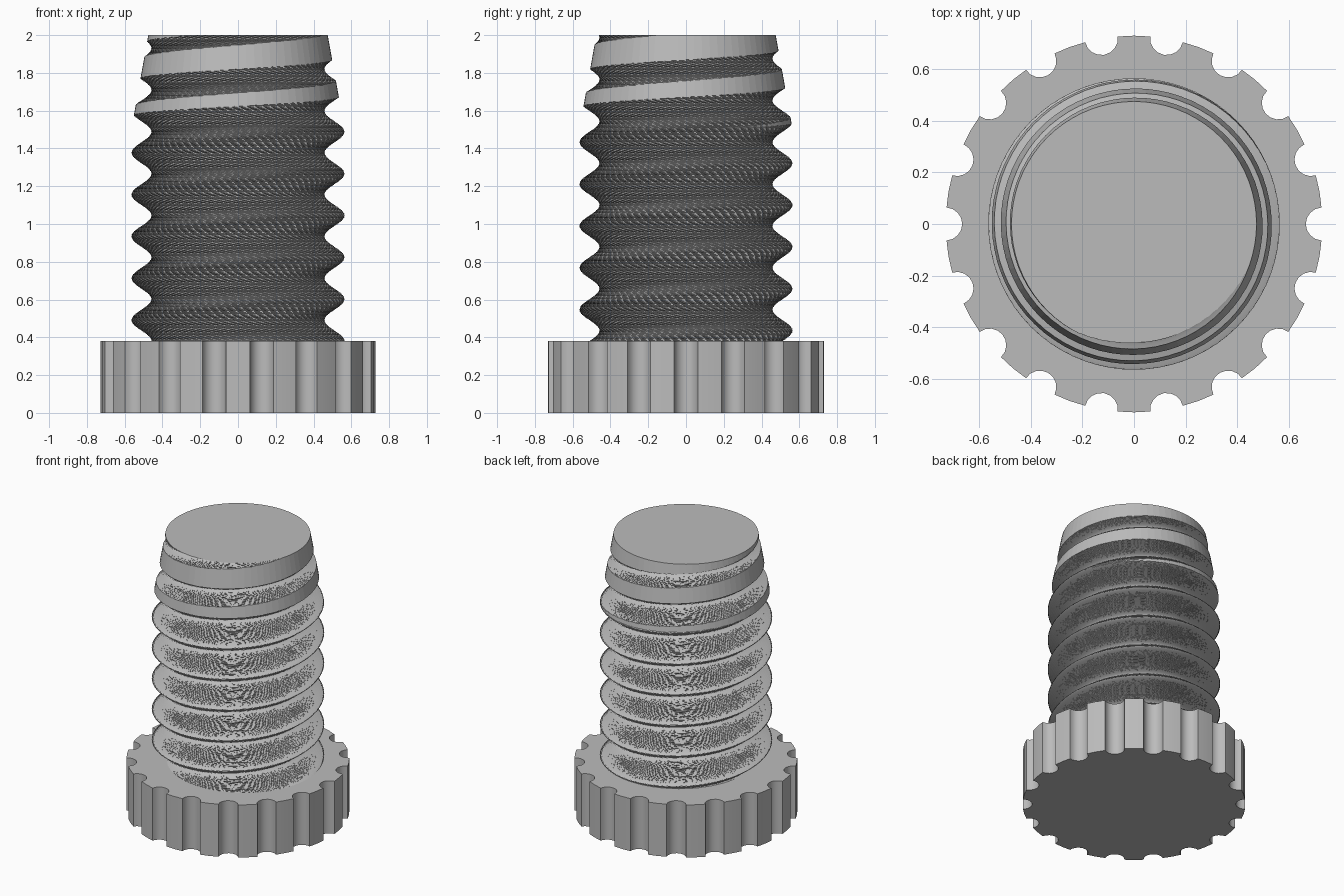
import bpy
import bmesh
from math import cos, sin, pi, radians, tau

if "Cube" in bpy.data.objects:
    bpy.data.objects.remove(bpy.data.objects["Cube"], do_unlink=True)

HEAD_TOP = 0.38
HEAD_RADIUS = 0.73
NOTCHES = 18
NOTCH_RADIUS = 0.064
PITCH = 0.2215
CREST, ROOT = 0.565, 0.46
SIDES = 72
LAYERS_PER_TURN = 36

grey = bpy.data.materials.new("plain grey")
grey.use_nodes = True
colour = (0.5, 0.5, 0.5, 1)
grey.diffuse_color = colour
grey.node_tree.nodes["Principled BSDF"].inputs["Base Color"].default_value = colour


def make_object(name, bm):
    mesh = bpy.data.meshes.new(name)
    bmesh.ops.recalc_face_normals(bm, faces=bm.faces)
    bm.to_mesh(mesh)
    bm.free()
    mesh.materials.append(grey)
    obj = bpy.data.objects.new(name, mesh)
    bpy.context.collection.objects.link(obj)
    return obj


def make_active(obj):
    bpy.ops.object.select_all(action="DESELECT")
    obj.select_set(True)
    bpy.context.view_layer.objects.active = obj


# Grip head: a disc with round notches around its rim
bm = bmesh.new()
outline = []
for n in range(NOTCHES):
    turn = tau * n / NOTCHES
    for s in range(-4, 5):
        t = radians(87) * s / 4
        x = HEAD_RADIUS - NOTCH_RADIUS * cos(t)
        y = NOTCH_RADIUS * sin(t)
        outline.append((x * cos(turn) - y * sin(turn), x * sin(turn) + y * cos(turn)))
    middle = turn + pi / NOTCHES
    outline.append((HEAD_RADIUS * cos(middle), HEAD_RADIUS * sin(middle)))
base = bm.faces.new([bm.verts.new((x, y, 0)) for x, y in outline])
sides = bmesh.ops.extrude_face_region(bm, geom=[base], use_keep_orig=True)
for v in sides["geom"]:
    if isinstance(v, bmesh.types.BMVert):
        v.co.z = HEAD_TOP
head = make_object("grip_head", bm)
make_active(head)
bpy.ops.object.shade_smooth_by_angle(angle=radians(30))

# Threaded shaft: an off-centre circle twisted upwards layer by layer
bm = bmesh.new()
step = PITCH / LAYERS_PER_TURN
start = HEAD_TOP - 0.021
layers = int((2.03 - start) / step) + 1
offset, radius = (CREST - ROOT) / 2, (CREST + ROOT) / 2
rings = []
for k in range(layers + 1):
    z = start + k * step
    twist = tau * (z - 1.045) / PITCH
    ring = []
    for i in range(SIDES):
        a = twist + tau * i / SIDES
        ring.append(bm.verts.new((offset * cos(twist) + radius * cos(a),
                                  offset * sin(twist) + radius * sin(a), z)))
    rings.append(ring)
for low, high in zip(rings, rings[1:]):
    for i in range(SIDES):
        j = (i + 1) % SIDES
        bm.faces.new((low[i], low[j], high[j]))
        bm.faces.new((low[i], high[j], high[i]))
bm.faces.new(list(reversed(rings[0])))
bm.faces.new(rings[-1])
shaft = make_object("threaded_shaft", bm)

# Tapered envelope that trims the thread to a blunt cone at the tip
bm = bmesh.new()
envelope = []
for z, r in ((0.2, 0.7), (1.25, 0.61), (2.0, 0.475)):
    envelope.append([bm.verts.new((r * cos(tau * i / SIDES), r * sin(tau * i / SIDES), z))
                     for i in range(SIDES)])
for low, high in zip(envelope, envelope[1:]):
    for i in range(SIDES):
        j = (i + 1) % SIDES
        bm.faces.new((low[i], low[j], high[j], high[i]))
bm.faces.new(list(reversed(envelope[0])))
bm.faces.new(envelope[-1])
cutter = make_object("tip_cutter", bm)
cutter.hide_render = True

trim = shaft.modifiers.new("tip_taper", "BOOLEAN")
trim.operation = "INTERSECT"
trim.solver = "EXACT"
trim.object = cutter
make_active(shaft)
bpy.ops.object.modifier_apply(modifier=trim.name)
bpy.data.objects.remove(cutter, do_unlink=True)
